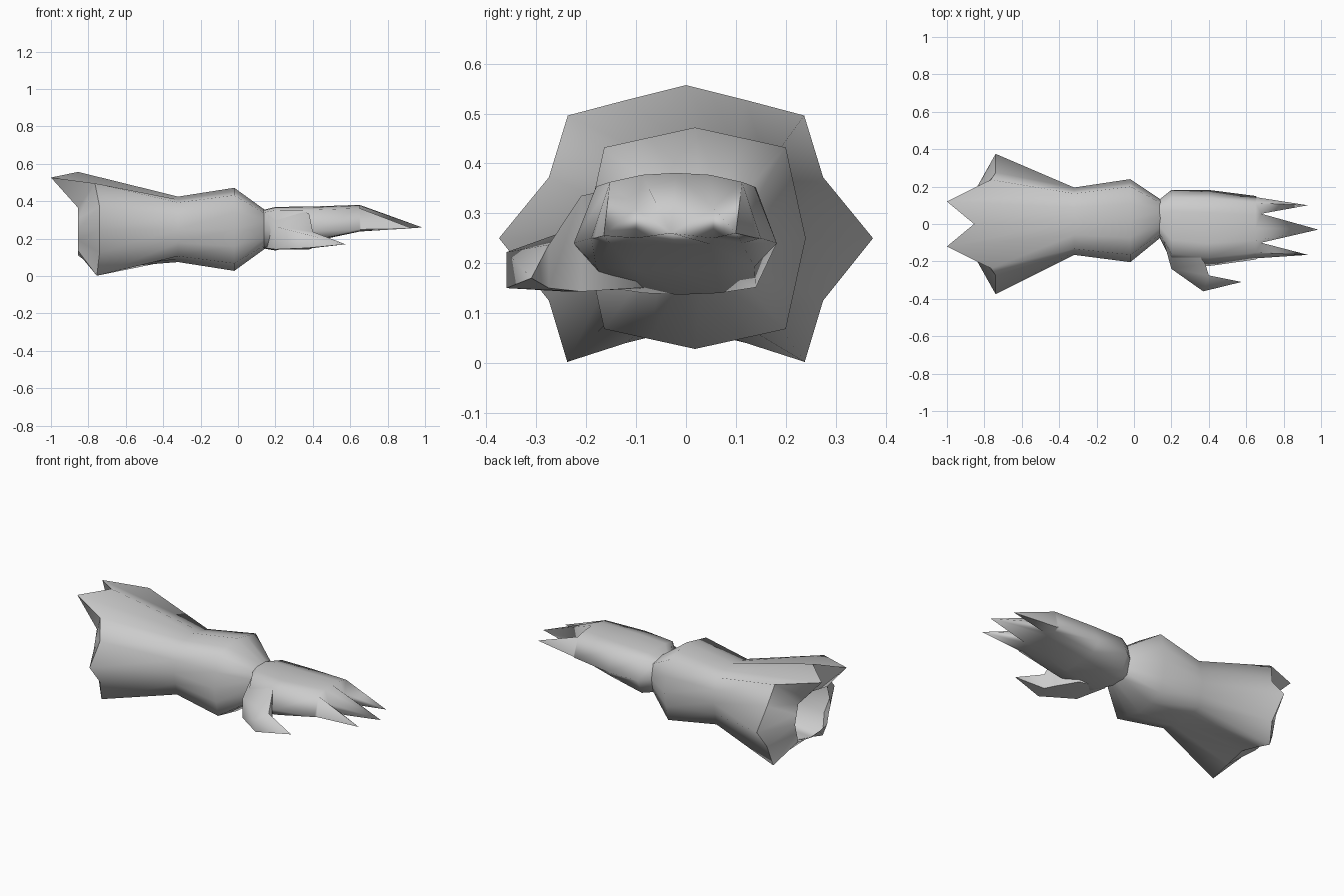
import bpy, bmesh, math

if "Cube" in bpy.data.objects:
    bpy.data.objects.remove(bpy.data.objects["Cube"])

grey = bpy.data.materials.new("plain_grey")
grey.diffuse_color = (0.6, 0.6, 0.6, 1)
grey.use_nodes = True
grey.node_tree.nodes["Principled BSDF"].inputs["Base Color"].default_value = grey.diffuse_color


def loft(name, rings, cap_start=False, zip_end=False, angle=180):
    """Skin a list of equally sized point rings into one smooth object."""
    bm = bmesh.new()
    rows = [[bm.verts.new(p) for p in ring] for ring in rings]
    n = len(rows[0])
    for a, b in zip(rows, rows[1:]):
        for i in range(n):
            j = (i + 1) % n
            bm.faces.new((a[i], a[j], b[j], b[i]))
    if cap_start:
        bm.faces.new(rows[0][::-1])
    if zip_end:  # join the upper and lower halves of the last ring
        e = rows[-1]
        for i in range(1, n // 2 - 1):
            bm.faces.new((e[i], e[i + 1], e[n - 1 - i], e[n - i]))
    bmesh.ops.remove_doubles(bm, verts=bm.verts, dist=0.0005)
    bmesh.ops.recalc_face_normals(bm, faces=bm.faces)
    mesh = bpy.data.meshes.new(name)
    bm.to_mesh(mesh)
    bm.free()
    ob = bpy.data.objects.new(name, mesh)
    bpy.context.collection.objects.link(ob)
    mesh.materials.append(grey)
    bpy.ops.object.select_all(action='DESELECT')
    ob.select_set(True)
    bpy.context.view_layer.objects.active = ob
    bpy.ops.object.shade_smooth_by_angle(angle=math.radians(angle))
    return ob


def octagon(x, cy, ry, rz, cz=0.25, k=0.82):
    """Eight corners plus the edge midpoints, starting at the top."""
    c = [(0, 1), (k, k), (1, 0), (k, -k), (0, -1), (-k, -k), (-1, 0), (-k, k)]
    pts = []
    for i in range(8):
        a, b = c[i], c[(i + 1) % 8]
        for u, v in (a, ((a[0] + b[0]) / 2, (a[1] + b[1]) / 2)):
            pts.append((x, cy + ry * u, cz + rz * v))
    return pts


# Flared cuff rim with pointed tips: one half, then mirrored
half = [(-0.855, 0, 0.557), (-1, 0.12, 0.527), (-0.765, 0.237, 0.496),
        (-0.74, 0.275, 0.372), (-0.74, 0.375, 0.25), (-0.74, 0.275, 0.125),
        (-0.755, 0.238, 0.002), (-0.76, 0.12, 0.04), (-0.76, 0, 0.07)]
rim = half + [(x, -y, z) for x, y, z in half[-2:0:-1]]

# Forearm sleeve: rim, narrow middle, bulge, wrist
loft("forearm_sleeve", [
    rim,
    octagon(-0.32, 0.015, 0.18, 0.175),
    octagon(-0.02, 0.018, 0.222, 0.222),
    octagon(0.145, 0.03, 0.1, 0.103),
])

# Folded lining from the rim to the open arm hole
loft("cuff_lining", [octagon(-0.855, 0, 0.17, 0.14), rim], angle=40)


# Hand: stations of x, y range, top, side and bottom heights
COLS = [(-0.78, 0.86), (-0.4, 0.97), (0, 1), (0.4, 0.97), (0.78, 0.86)]


def hand_ring(x, y0, y1, top, side, bottom):
    cy, ry = (y0 + y1) / 2, (y1 - y0) / 2
    upper = [(x, cy + ry * u, side + (top - side) * f) for u, f in COLS]
    lower = [(x, cy + ry * u, side + (bottom - side) * f) for u, f in COLS]
    return [(x, y0, side)] + upper + [(x, y1, side)] + lower[::-1]


# Claw tips alternate with the notches between the fingers
tips = [(0.93, -0.165, 0.255), (0.68, -0.1, 0.31), (0.985, -0.03, 0.26),
        (0.68, 0.055, 0.31), (0.93, 0.1, 0.26)]
under = [(x, y, 0.25 if x < 0.7 else z) for x, y, z in tips]
claws = [(0.66, -0.183, 0.25)] + tips + [(0.66, 0.142, 0.25)] + under[::-1]

loft("clawed_hand", [
    hand_ring(0.135, -0.07, 0.13, 0.354, 0.25, 0.148),
    hand_ring(0.2, -0.2, 0.182, 0.37, 0.24, 0.137),
    hand_ring(0.4, -0.225, 0.182, 0.372, 0.24, 0.185),
    hand_ring(0.65, -0.19, 0.15, 0.381, 0.25, 0.238),
    claws,
], zip_end=True, angle=85)


# Thumb: four-sided sections from inside the palm to a pointed tip
def thumb_ring(outer, inner, top_out, top_in, bottom):
    return [(*outer, top_out), (*inner, top_in),
            (*inner, bottom), (*outer, bottom)]


loft("thumb", [
    thumb_ring((0.15, -0.06), (0.3, -0.1), 0.345, 0.36, 0.15),
    thumb_ring((0.2, -0.24), (0.38, -0.21), 0.265, 0.335, 0.143),
    thumb_ring((0.37, -0.36), (0.4, -0.275), 0.222, 0.237, 0.15),
    [(0.575, -0.31, 0.17)] * 4,
], cap_start=True, angle=85)
